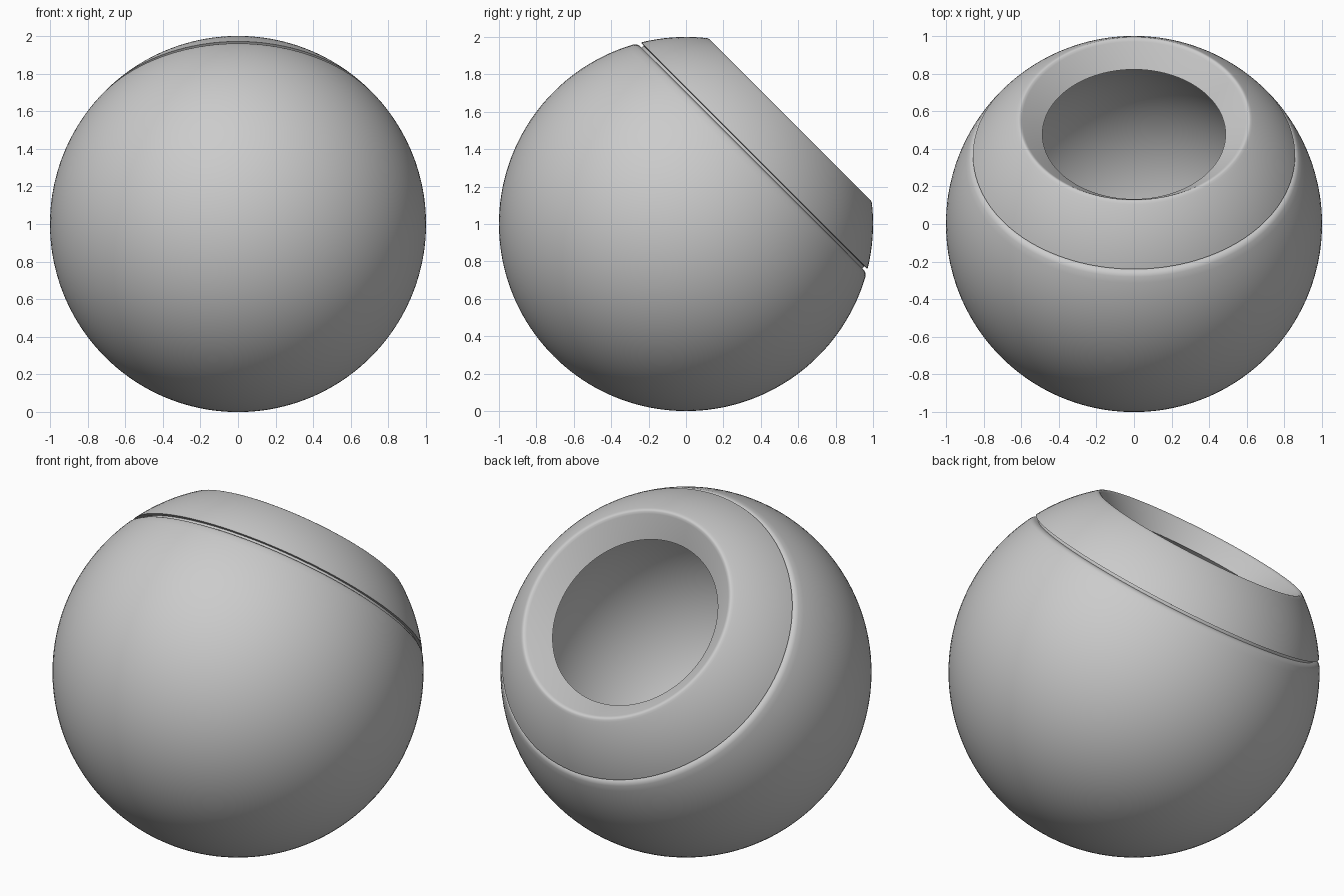
import bpy, bmesh
from math import sin, cos, pi, radians
from mathutils import Matrix, Vector

if "Cube" in bpy.data.objects:
    bpy.data.objects.remove(bpy.data.objects["Cube"])

SEGMENTS = 128
TILT = Matrix.Translation((0, 0, 1)) @ Matrix.Rotation(radians(-45), 4, 'X')


def arc(radius, start, end, steps):
    """Profile points (r, height) on a circle, angles in degrees from the axis."""
    angles = [radians(start + (end - start) * i / steps) for i in range(steps + 1)]
    return [(radius * sin(a), radius * cos(a)) for a in angles]


def lathe(name, profile):
    """Revolve a profile about the axis tilted up and back."""
    bm = bmesh.new()
    verts = [bm.verts.new((r, 0, h)) for r, h in profile]
    edges = [bm.edges.new(pair) for pair in zip(verts, verts[1:])]
    bmesh.ops.spin(bm, geom=verts + edges, cent=(0, 0, 0), axis=(0, 0, 1),
                   angle=2 * pi, steps=SEGMENTS, use_merge=True)
    bmesh.ops.remove_doubles(bm, verts=bm.verts, dist=1e-5)
    bmesh.ops.recalc_face_normals(bm, faces=bm.faces)
    # Profiles run bottom to top outside, then top to bottom inside
    bm.faces.ensure_lookup_table()
    face = bm.faces[0]
    outward = face.normal.dot(face.calc_center_median()) > 0
    if outward == (name == "inner_bowl"):
        bmesh.ops.reverse_faces(bm, faces=bm.faces)
    bm.transform(TILT)
    mesh = bpy.data.meshes.new(name)
    bm.to_mesh(mesh)
    bm.free()
    obj = bpy.data.objects.new(name, mesh)
    bpy.context.collection.objects.link(obj)
    bpy.ops.object.select_all(action='DESELECT')
    obj.select_set(True)
    bpy.context.view_layer.objects.active = obj
    bpy.ops.object.shade_smooth_by_angle(angle=radians(40))


# Lower ball with a rounded edge falling into the seam groove
lathe("ball_body", arc(1, 180, 61.3, 60) + [
    (0.869, 0.489), (0.860, 0.495), (0.850, 0.498), (0.835, 0.499), (0.835, 0.514)])

# Collar ring with a softened rim and a chamfer sloping into the opening
lathe("collar", [(0.835, 0.514)] + arc(1, 58.9, 39, 14) + [
    (0.620, 0.784), (0.612, 0.787), (0.604, 0.785), (0.594, 0.777), (0.487, 0.675)])

# Hollow interior
lathe("inner_bowl", arc(0.8323, 35.81, 180, 60))
